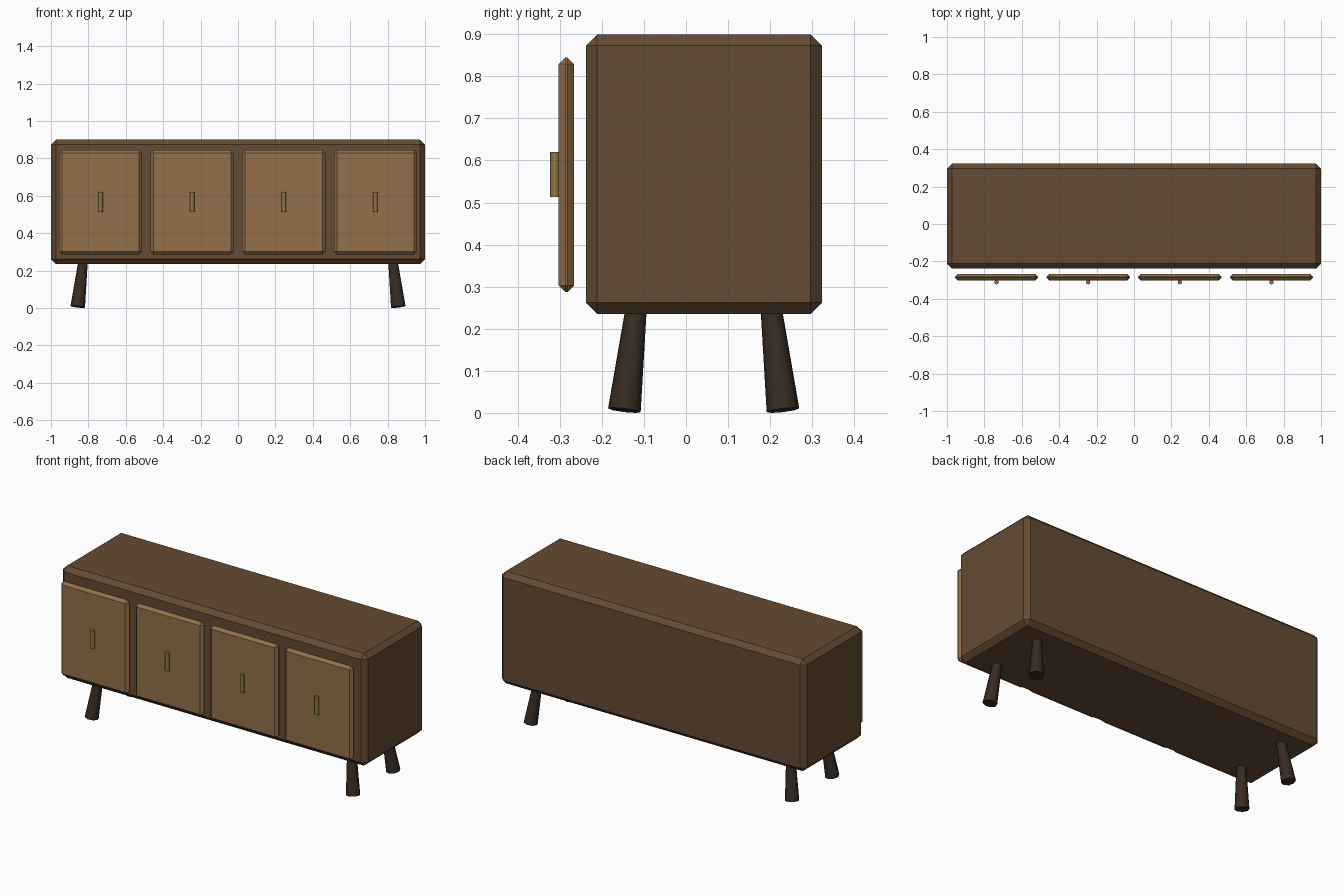
import bpy, bmesh
from math import radians
from mathutils import Vector, Matrix

if "Cube" in bpy.data.objects:
    bpy.data.objects.remove(bpy.data.objects["Cube"])


def material(name, rgb):
    m = bpy.data.materials.new(name)
    m.diffuse_color = (*rgb, 1)
    m.use_nodes = True
    m.node_tree.nodes["Principled BSDF"].inputs["Base Color"].default_value = m.diffuse_color
    return m


WALNUT = material("walnut", (0.130, 0.069, 0.033))
OAK = material("oak", (0.29, 0.16, 0.067))
DARK = material("dark_wood", (0.04, 0.024, 0.016))
BRASS = material("brass", (0.27, 0.18, 0.05))


def finish(name, bm, mat):
    mesh = bpy.data.meshes.new(name)
    bm.to_mesh(mesh)
    bm.free()
    mesh.materials.append(mat)
    ob = bpy.data.objects.new(name, mesh)
    bpy.context.collection.objects.link(ob)
    return ob


def chamfered_box(name, lo, hi, chamfer, mat):
    lo, hi = Vector(lo), Vector(hi)
    bm = bmesh.new()
    bmesh.ops.create_cube(bm, size=1)
    bmesh.ops.scale(bm, vec=hi - lo, verts=bm.verts)
    bmesh.ops.translate(bm, vec=(lo + hi) / 2, verts=bm.verts)
    bmesh.ops.bevel(bm, geom=bm.edges[:], offset=chamfer, segments=1,
                    affect='EDGES', offset_type='OFFSET')
    return finish(name, bm, mat)


def rod(name, start, end, r_start, r_end, sides, mat):
    start, end = Vector(start), Vector(end)
    axis = end - start
    turn = Vector((0, 0, 1)).rotation_difference(axis).to_matrix().to_4x4()
    bm = bmesh.new()
    bmesh.ops.create_cone(bm, cap_ends=True, segments=sides, radius1=r_start,
                          radius2=r_end, depth=axis.length,
                          matrix=Matrix.Translation((start + end) / 2) @ turn)
    # Smooth sides, sharp rims
    for f in bm.faces:
        f.smooth = True
    for e in bm.edges:
        e.smooth = e.calc_face_angle(0) < radians(50)
    return finish(name, bm, mat)


# Cabinet body
chamfered_box("cabinet_body", (-1, -0.238, 0.235), (1, 0.323, 0.9), 0.027, WALNUT)

# Four door panels, each with an upright bar handle
for i, x in enumerate((-0.735, -0.245, 0.245, 0.735), 1):
    chamfered_box(f"door_{i}", (x - 0.223, -0.303, 0.287),
                  (x + 0.223, -0.266, 0.845), 0.016, OAK)
    rod(f"handle_{i}", (x, -0.311, 0.513), (x, -0.311, 0.62), 0.012, 0.012, 8, BRASS)

# Splayed legs, wider at the foot
for sx, side in ((-1, "left"), (1, "right")):
    for sy, end in ((-1, "front"), (1, "back")):
        rod(f"{end}_{side}_leg",
            (sx * 0.857, 0.042 + sy * 0.1885, 0.0063),
            (sx * 0.826, 0.042 + sy * 0.158, 0.27), 0.039, 0.024, 8, DARK)
